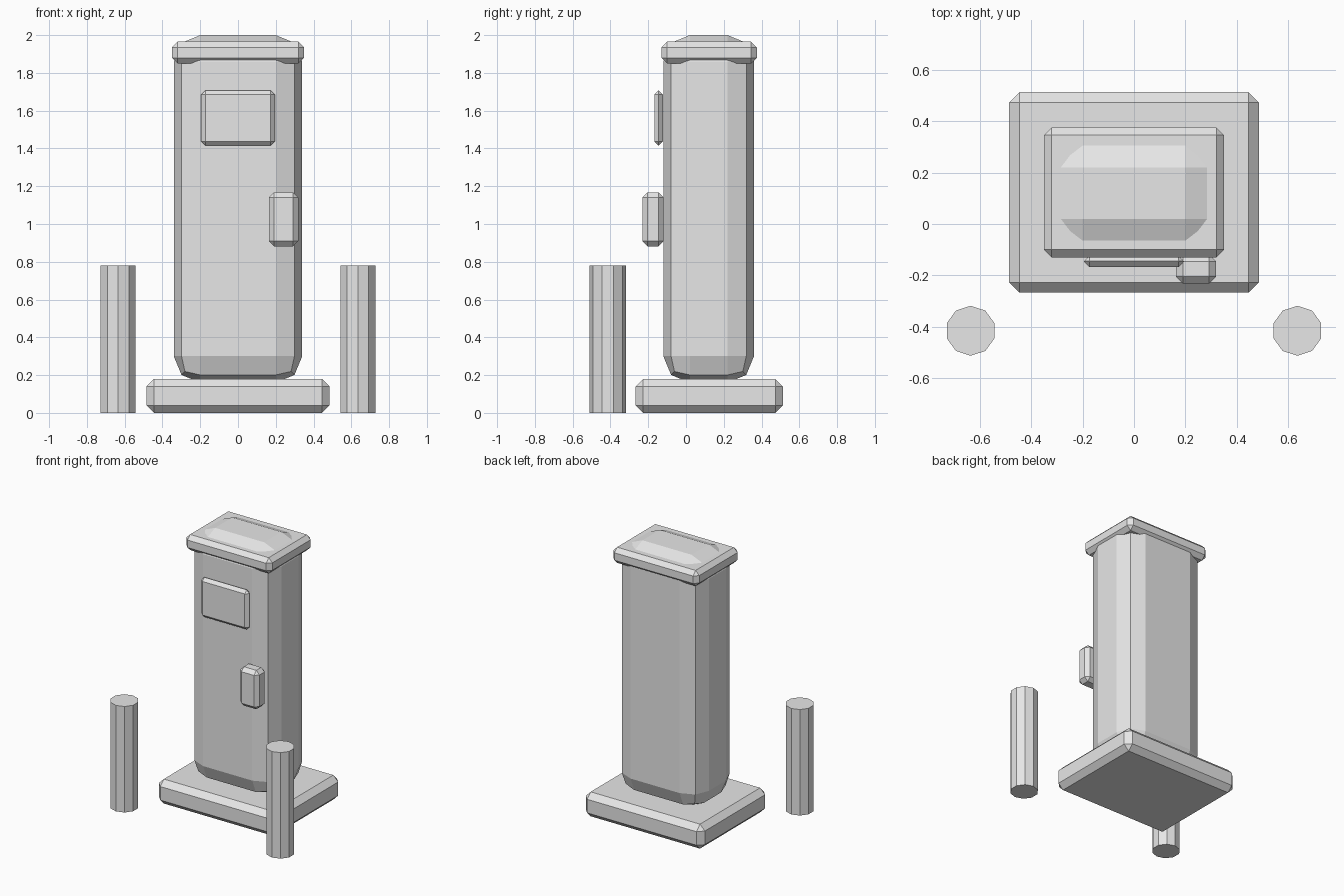
import bpy
import bmesh
from mathutils import Matrix, Vector

cube = bpy.data.objects.get("Cube")
if cube:
    bpy.data.objects.remove(cube, do_unlink=True)

GREY = (0.8, 0.8, 0.8, 1.0)
grey = bpy.data.materials.new("plain_grey")
grey.use_nodes = True
grey.diffuse_color = GREY
grey.node_tree.nodes["Principled BSDF"].inputs["Base Color"].default_value = GREY


def finish(name, bm, location):
    """Turn a bmesh into a flat-shaded grey object."""
    mesh = bpy.data.meshes.new(name)
    bm.to_mesh(mesh)
    bm.free()
    mesh.materials.append(grey)
    obj = bpy.data.objects.new(name, mesh)
    obj.location = location
    bpy.context.collection.objects.link(obj)
    return obj


def bevelled_box(name, low, high, width, segments=1):
    """Box between two corners with all its edges bevelled."""
    low, high = Vector(low), Vector(high)
    bm = bmesh.new()
    bmesh.ops.create_cube(bm, size=1, matrix=Matrix.Diagonal((*(high - low), 1)))
    bmesh.ops.bevel(bm, geom=bm.edges[:], offset=width, segments=segments,
                    profile=0.5, affect='EDGES', clamp_overlap=True)
    return finish(name, bm, (low + high) / 2)


def bollard(name, x):
    """Ten-sided post standing on the ground."""
    height = 0.78
    bm = bmesh.new()
    bmesh.ops.create_cone(bm, cap_ends=True, segments=10, radius1=0.097,
                          radius2=0.097, depth=height)
    return finish(name, bm, (x, -0.415, height / 2))


# Plinth, rounded cabinet and the lid that the cabinet top rises through
bevelled_box("plinth", (-0.485, -0.267, 0), (0.485, 0.513, 0.18), 0.04)
bevelled_box("cabinet", (-0.34, -0.12, 0.16), (0.34, 0.36, 2.0), 0.14, 2)
bevelled_box("lid", (-0.35, -0.13, 1.85), (0.35, 0.375, 1.965), 0.03)

# Front fittings
bevelled_box("display_panel", (-0.195, -0.168, 1.415), (0.195, -0.122, 1.707), 0.0225)
bevelled_box("connector_holder", (0.163, -0.231, 0.882), (0.319, -0.119, 1.168), 0.027)

# Guard posts on both sides
for side, x in (("left", 0.635), ("right", -0.635)):
    bollard(f"{side}_bollard", x)
